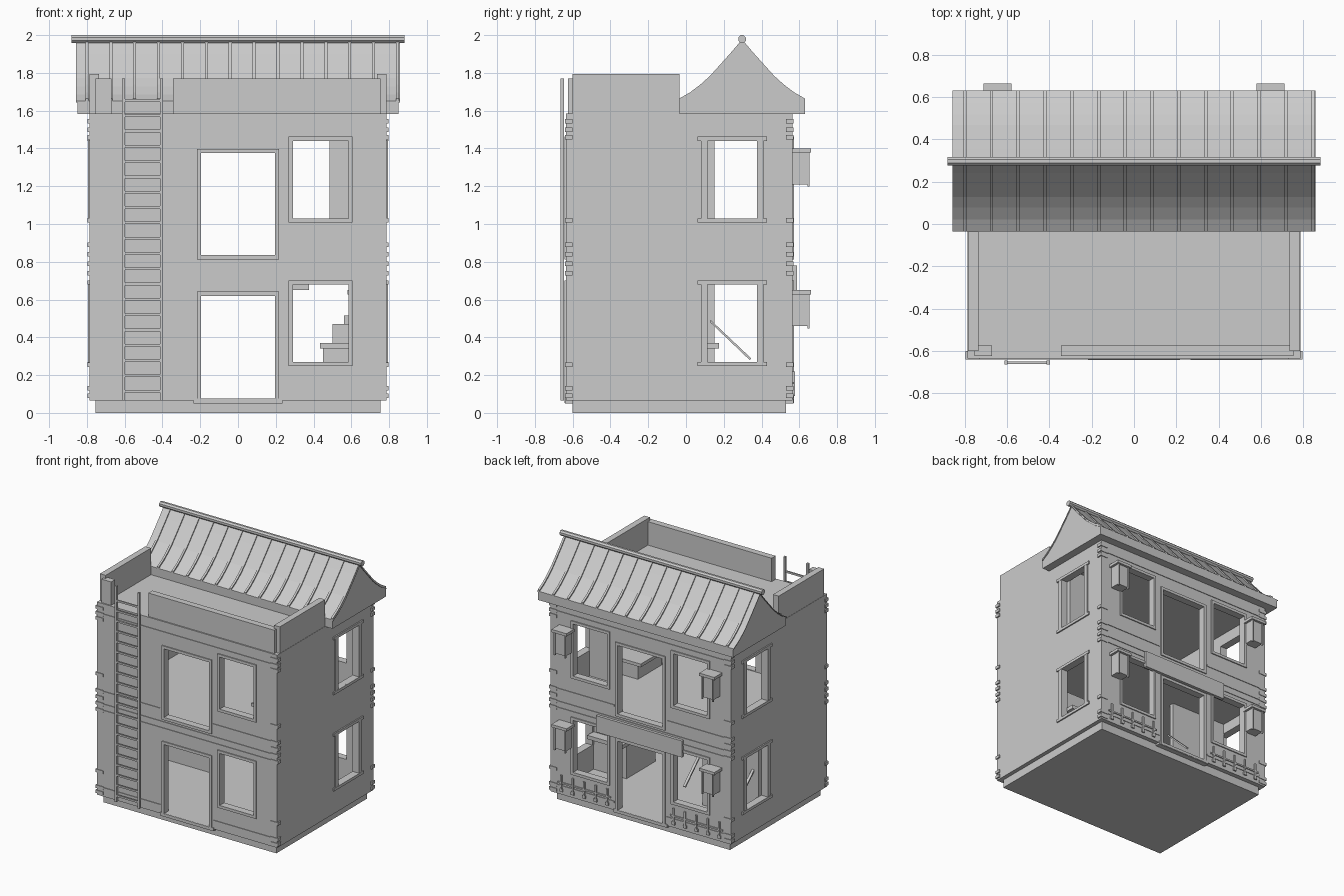
import bpy, bmesh, math
from mathutils import Vector

if "Cube" in bpy.data.objects:
    bpy.data.objects.remove(bpy.data.objects["Cube"])

grey = bpy.data.materials.new("plain grey")
grey.diffuse_color = (0.6, 0.6, 0.6, 1)
grey.use_nodes = True
grey.node_tree.nodes["Principled BSDF"].inputs["Base Color"].default_value = grey.diffuse_color


def finish(name, bm):
    bmesh.ops.recalc_face_normals(bm, faces=bm.faces)
    me = bpy.data.meshes.new(name)
    bm.to_mesh(me)
    bm.free()
    ob = bpy.data.objects.new(name, me)
    bpy.context.scene.collection.objects.link(ob)
    me.materials.append(grey)
    return ob


def boxes(name, specs):
    """One object from boxes given as (x0, x1, y0, y1, z0, z1)."""
    bm = bmesh.new()
    for x0, x1, y0, y1, z0, z1 in specs:
        vs = bmesh.ops.create_cube(bm, size=1)["verts"]
        for v in vs:
            v.co = Vector(((x0 + x1) / 2 + v.co.x * (x1 - x0),
                           (y0 + y1) / 2 + v.co.y * (y1 - y0),
                           (z0 + z1) / 2 + v.co.z * (z1 - z0)))
    return finish(name, bm)


def extrude_x(name, profile, spans):
    """Extrude a closed y-z outline along x for every (x0, x1) span."""
    bm = bmesh.new()
    for x0, x1 in spans:
        a = [bm.verts.new((x0, y, z)) for y, z in profile]
        b = [bm.verts.new((x1, y, z)) for y, z in profile]
        bm.faces.new(a)
        bm.faces.new(b[::-1])
        n = len(a)
        for i in range(n):
            bm.faces.new((a[i], a[(i + 1) % n], b[(i + 1) % n], b[i]))
    return finish(name, bm)


X, Y0, Y1 = 0.787, -0.635, 0.565
WIN = [(0.27, 0.68), (1.03, 1.44)]       # window heights per storey
DOOR = [(0.075, 0.62), (0.835, 1.375)]   # door heights per storey

# plinth and hollow walls
boxes("plinth", [(-0.755, 0.755, -0.6, 0.53, 0, 0.066)])
walls = boxes("walls", [(-X, X, Y0, Y1, 0.065, 1.585)])
T = 0.05
cuts = [(-X + T, X - T, Y0 + T, Y1 - T, a, b) for a, b in ((0.075, 0.76), (0.83, 1.53))]
cuts += [(-0.195, 0.195, -1, 1, a, b) for a, b in DOOR]
for a, b in WIN:
    cuts += [(0.29, 0.585, -1, 1, a, b), (-0.585, -0.29, 0.4, 1, a, b),
             (-1, 1, 0.08, 0.41, a, b)]
for c in cuts:
    cutter = boxes("cutter", [c])
    cutter.hide_render = True
    mod = walls.modifiers.new("opening", "BOOLEAN")
    mod.operation, mod.solver, mod.object = "DIFFERENCE", "EXACT", cutter
    bpy.context.view_layer.objects.active = walls
    bpy.ops.object.modifier_apply(modifier=mod.name)
    bpy.data.objects.remove(cutter)


# raised frames around front and back openings
def frame(x0, x1, z0, z1, ya, yb, w=0.022):
    return [(x0 - w, x0, ya, yb, z0 - w, z1 + w), (x1, x1 + w, ya, yb, z0 - w, z1 + w),
            (x0, x1, ya, yb, z1, z1 + w), (x0, x1, ya, yb, z0 - w, z0)]


front, back = (Y0 - 0.008, Y0 + 0.01), (Y1 - 0.01, Y1 + 0.008)
fr = []
for (a, b), (c, d) in zip(WIN, DOOR):
    for ys in (front, back):
        fr += frame(-0.195, 0.195, c, d, *ys)
        fr += frame(0.29, 0.585, a, b, *ys)
    fr += frame(-0.585, -0.29, a, b, *back)
boxes("opening_frames", fr)

# side window posts and sills
posts = []
for s in (-1, 1):
    xs = sorted((s * 0.735, s * 0.795))
    xo = sorted((s * 0.78, s * 0.797))
    for a, b in WIN:
        posts += [(*xs, 0.08, 0.115, a, b), (*xs, 0.375, 0.41, a, b)]
        posts += [(*xo, 0.06, 0.43, a - 0.022, a), (*xo, 0.06, 0.43, b, b + 0.022)]
boxes("side_window_posts", posts)

# corner bands and long wall trims
bands = []
for z in (1.545, 1.5, 1.46, 1.02, 0.89, 0.84, 0.79, 0.74, 0.255, 0.13, 0.09):
    for s in (-1, 1):
        xs = sorted((s * 0.73, s * 0.797))
        bands += [(*xs, Y0 - 0.005, -0.6, z - 0.012, z + 0.012),
                  (*xs, 0.53, Y1 + 0.005, z - 0.012, z + 0.012)]
boxes("corner_bands", bands)
trims = []
for ya, yb in ((Y0 - 0.005, Y0 + 0.01), (Y1 - 0.01, Y1 + 0.005)):
    for z in (1.5, 0.79, 0.74):
        trims.append((-0.73, 0.73, ya, yb, z - 0.007, z + 0.007))
    for z in (0.89, 0.13):
        for s in (-1, 1):
            trims.append((*sorted((s * 0.23, s * 0.73)), ya, yb, z - 0.007, z + 0.007))
boxes("wall_trims", trims)
boxes("door_step", [(-0.235, 0.235, -0.64, -0.6, 0.05, 0.076),
                    (-0.235, 0.235, 0.53, 0.57, 0.05, 0.076)])

# terrace parapets
boxes("parapet", [(-0.345, 0.755, -0.625, -0.575, 1.58, 1.77),
                  (-0.755, -0.67, -0.625, -0.575, 1.58, 1.77),
                  (-0.785, -0.735, -0.6, -0.035, 1.58, 1.795),
                  (0.735, 0.785, -0.6, -0.035, 1.58, 1.795)])

# curved gable roof
half = [(0.0, 1.965), (0.055, 1.9), (0.115, 1.833), (0.17, 1.772), (0.22, 1.727),
        (0.275, 1.685), (0.333, 1.652)]
RY = 0.297
curve = [(RY - d, z) for d, z in half[::-1]] + [(RY + d, z) for d, z in half[1:]]
extrude_x("gable_roof", [(y, z - 0.006) for y, z in curve] + [(0.63, 1.582), (-0.035, 1.582)],
          [(-0.85, 0.85)])


def strip(h0, h1):
    return [(y, z + h1) for y, z in curve] + [(y, z + h0) for y, z in curve[::-1]]


extrude_x("roof_sheet", strip(-0.008, 0.0), [(-0.857, 0.857)])
extrude_x("roof_ribs", strip(-0.004, 0.012),
          [(-0.8 + 0.1265 * i - 0.008, -0.8 + 0.1265 * i + 0.008) for i in range(14)])
ring = [(RY + 0.022 * math.cos(k * math.pi / 4 + math.pi / 8),
         1.979 + 0.022 * math.sin(k * math.pi / 4 + math.pi / 8)) for k in range(8)]
extrude_x("ridge_pole", ring, [(-0.882, 0.882)])

# ladder
ladder = [(x - 0.008, x + 0.008, -0.664, -0.646, 0.066, 1.77) for x in (-0.605, -0.405)]
ladder += [(-0.605, -0.405, -0.661, -0.649, 0.115 + 0.081 * i - 0.007, 0.115 + 0.081 * i + 0.007)
           for i in range(20)]
boxes("ladder", ladder)

# back wall lanterns
lamps = []
for s in (-1, 1):
    for z in (0.46, 1.21):
        x = s * 0.645
        lamps += [(x - 0.048, x + 0.048, 0.564, 0.645, z, z + 0.168),
                  (x - 0.066, x + 0.066, 0.564, 0.663, z + 0.168, z + 0.19)]
        lamps += [(x + k - 0.005, x + k + 0.005, 0.642, 0.655, z - 0.012, z + 0.17)
                  for k in (-0.046, 0.046)]
boxes("lanterns", lamps)

# back signboard and low railings
boxes("signboard", [(-0.375, 0.375, 0.56, 0.587, 0.65, 0.78)])
rails = []
for s in (-1, 1):
    rails.append((*sorted((s * 0.26, s * 0.72)), 0.564, 0.573, 0.152, 0.164))
    for i in range(5):
        x = s * (0.29 + 0.1 * i)
        rails += [(x - 0.007, x + 0.007, 0.564, 0.576, 0.09, 0.22),
                  (x - 0.013, x + 0.013, 0.564, 0.576, 0.09, 0.112)]
boxes("back_railings", rails)

# interior partitions, tables, cabinets and stair rail
boxes("partitions", [(0.485, 0.74, 0.115, 0.15, 0.825, 1.535),
                     (-0.74, -0.25, 0.115, 0.15, 0.07, 0.765)])
boxes("tables", [(0.435, 0.74, -0.3, 0.175, 0.34, 0.37), (0.45, 0.74, -0.26, 0.1, 0.07, 0.34),
                 (0.36, 0.74, -0.35, 0.05, 0.96, 0.985), (0.42, 0.74, -0.3, 0.0, 0.825, 0.96)])
boxes("cabinets", [(0.5, 0.74, -0.2, 0.1, 0.37, 0.47), (0.56, 0.74, -0.1, 0.1, 0.47, 0.515)])
extrude_x("stair_rail", [(0.13, 0.492), (0.345, 0.289), (0.337, 0.28), (0.13, 0.478)],
          [(-0.235, -0.215), (-0.7, -0.68)])
